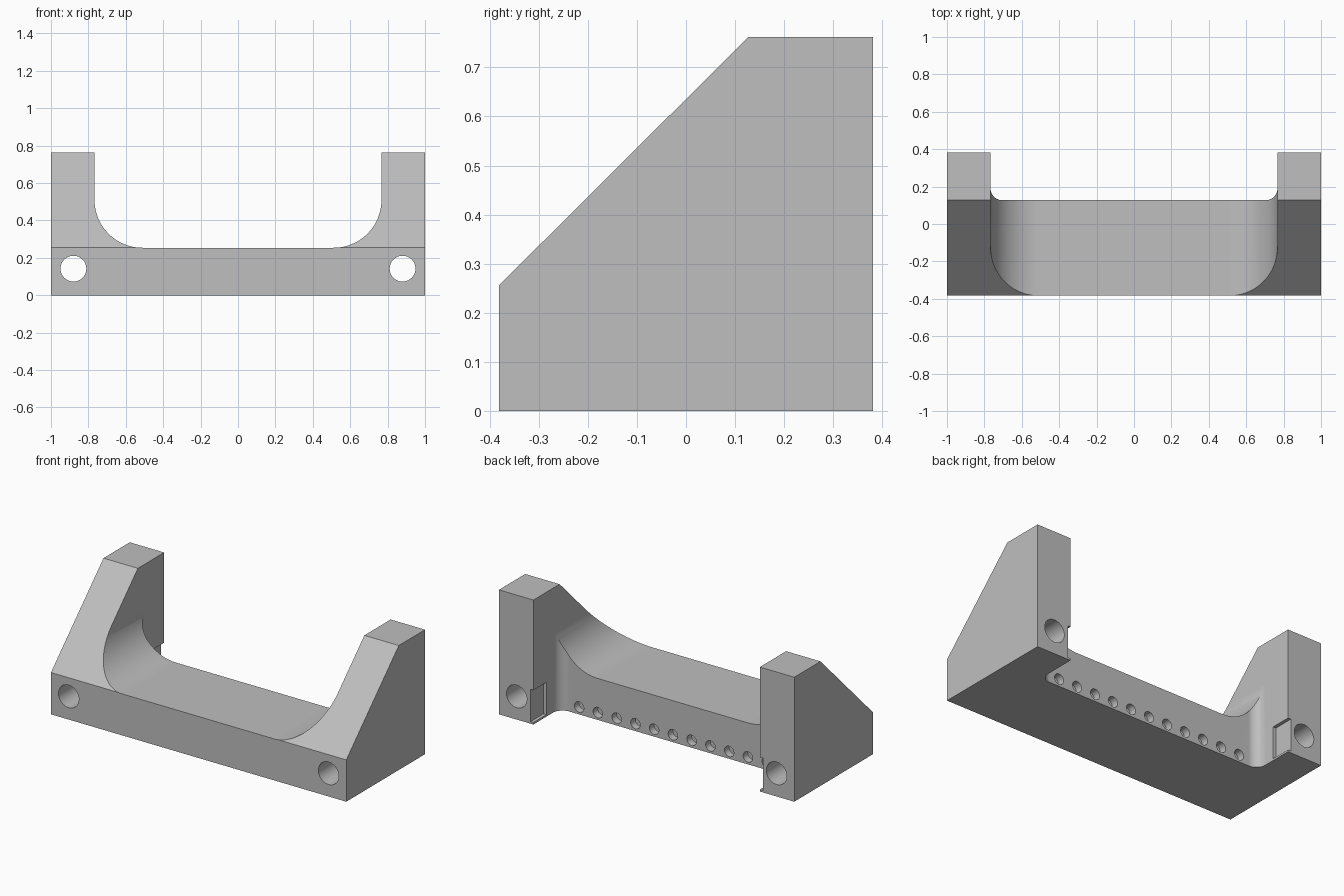
import bpy
import bmesh
from math import sin, cos, pi, radians
from mathutils import Vector

cube = bpy.data.objects.get("Cube")
if cube:
    bpy.data.objects.remove(cube, do_unlink=True)

HALF_X, HALF_Y, HEIGHT = 1.0, 0.381, 0.762
INNER, FLOOR, BACK = 0.767, 0.254, 0.127

grey = bpy.data.materials.new("light grey")
grey.use_nodes = True
colour = (0.52, 0.52, 0.52, 1)
grey.diffuse_color = colour
grey.node_tree.nodes["Principled BSDF"].inputs["Base Color"].default_value = colour


def prism(name, points, sweep):
    """Extrude a closed outline of 3D points along a sweep vector."""
    bm = bmesh.new()
    face = bm.faces.new([bm.verts.new(p) for p in points])
    out = bmesh.ops.extrude_face_region(bm, geom=[face])
    verts = [g for g in out["geom"] if isinstance(g, bmesh.types.BMVert)]
    bmesh.ops.translate(bm, verts=verts, vec=Vector(sweep))
    bmesh.ops.recalc_face_normals(bm, faces=bm.faces)
    mesh = bpy.data.meshes.new(name)
    bm.to_mesh(mesh)
    bm.free()
    obj = bpy.data.objects.new(name, mesh)
    bpy.context.collection.objects.link(obj)
    return obj


def rounded_u(low, high, radius, steps=24):
    """U-shaped outline, open upward, with rounded lower corners."""
    right = []
    for i in range(steps + 1):
        a = pi / 2 * i / steps
        right.append((INNER - radius + radius * sin(a), low + radius - radius * cos(a)))
    right.append((INNER, high))
    return right + [(-u, v) for u, v in reversed(right)]


def hole(name, x, z, radius, y, depth, sides=32):
    ring = [(x + radius * cos(2 * pi * i / sides), y, z + radius * sin(2 * pi * i / sides))
            for i in range(sides)]
    return prism(name, ring, (0, depth, 0))


# Wedge-shaped body
side = [(-HALF_Y, 0), (HALF_Y, 0), (HALF_Y, HEIGHT), (BACK, HEIGHT), (-HALF_Y, 0.256)]
bracket = prism("bracket", [(-HALF_X, y, z) for y, z in side], (2 * HALF_X, 0, 0))
bracket.data.materials.append(grey)

# Trough between the arms and recess in the back
cutters = [
    prism("trough_cutter", [(x, -1, z) for x, z in rounded_u(FLOOR, 1, 0.256, 32)], (0, 2, 0)),
    prism("recess_cutter", [(x, y, -0.5) for x, y in rounded_u(BACK, 1, 0.064, 16)], (0, 0, 2)),
]

# Mounting holes and latch pockets in both arms
for s in (-1, 1):
    cutters.append(hole("mounting_hole_cutter", s * 0.88, 0.142, 0.069, -1, 2, 48))
    outline = [(s * 0.7, 0.255, 0.012), (s * 0.7, 0.5, 0.012),
               (s * 0.7, 0.5, 0.21), (s * 0.7, 0.255, 0.21)]
    cutters.append(prism("pocket_cutter", outline, (s * (INNER + 0.02 - 0.7), 0, 0)))

# Row of pin holes in the back wall
for i in range(-5, 6):
    cutters.append(hole("pin_hole_cutter", i * 0.127, 0.045, 0.032, BACK - 0.045, 0.1))

for c in cutters:
    c.hide_render = True
    mod = bracket.modifiers.new(c.name, "BOOLEAN")
    mod.operation = "DIFFERENCE"
    mod.solver = "EXACT"
    mod.object = c

# Bake the cuts and drop the cutters
graph = bpy.context.evaluated_depsgraph_get()
baked = bpy.data.meshes.new_from_object(bracket.evaluated_get(graph))
bracket.modifiers.clear()
bracket.data = baked
for c in cutters:
    bpy.data.objects.remove(c, do_unlink=True)

bpy.ops.object.select_all(action="DESELECT")
bracket.select_set(True)
bpy.context.view_layer.objects.active = bracket
bpy.ops.object.shade_smooth_by_angle(angle=radians(30))
